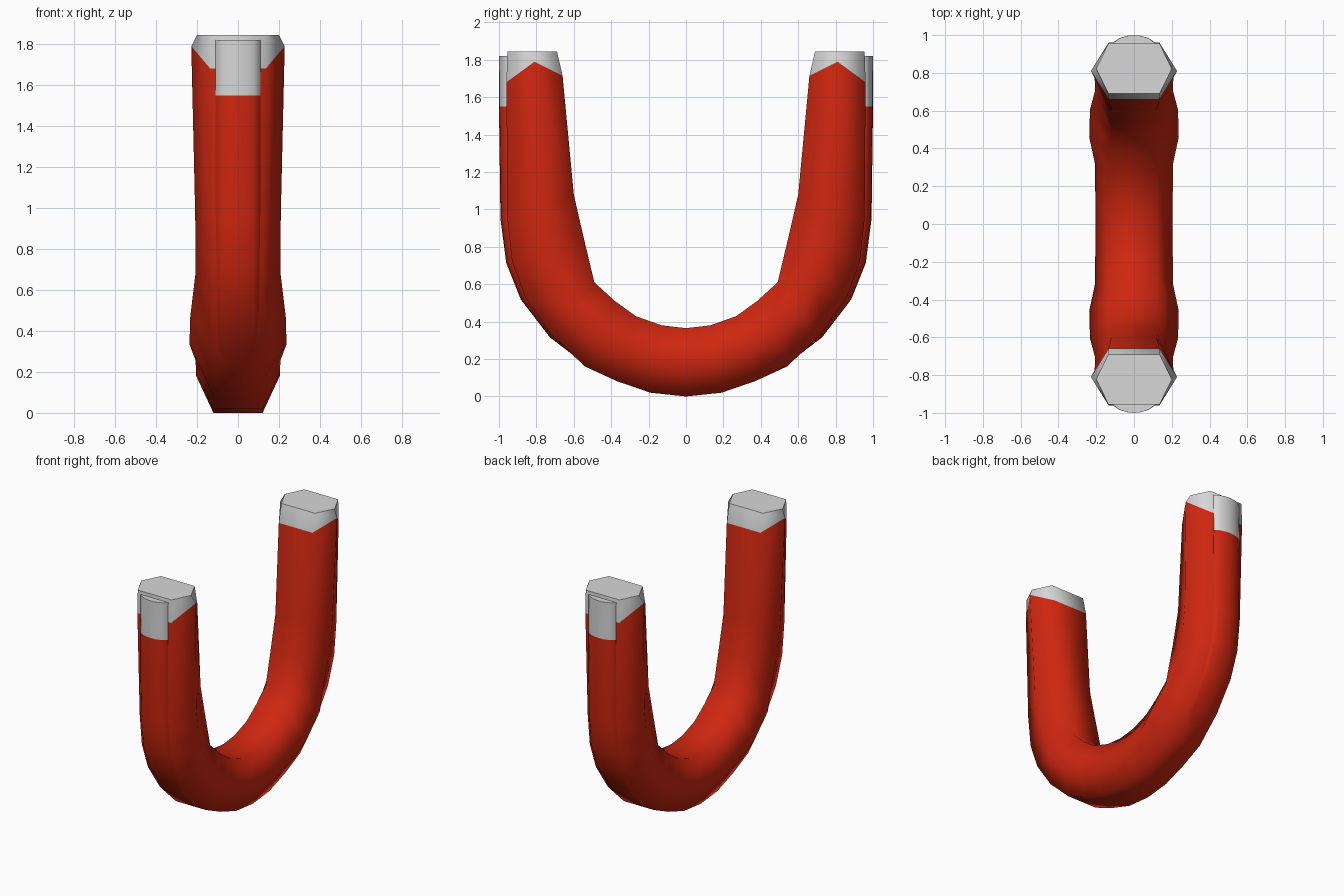
import bpy, bmesh

if "Cube" in bpy.data.objects:
    bpy.data.objects.remove(bpy.data.objects["Cube"])


def material(name, rgb):
    m = bpy.data.materials.new(name)
    m.diffuse_color = (*rgb, 1)
    m.use_nodes = True
    m.node_tree.nodes["Principled BSDF"].inputs["Base Color"].default_value = m.diffuse_color
    return m


RED = material("red paint", (0.62, 0.02, 0.005))
STEEL = material("bare steel", (0.68, 0.68, 0.68))


def loft(name, rings, steel_spans):
    """Skin closed rings of points, cap both ends, steel on the given spans."""
    bm = bmesh.new()
    rows = [[bm.verts.new(p) for p in ring] for ring in rings]
    n = len(rows[0])
    for i, (a, b) in enumerate(zip(rows, rows[1:])):
        for k in range(n):
            f = bm.faces.new((a[k], a[(k + 1) % n], b[(k + 1) % n], b[k]))
            f.material_index = int(i in steel_spans)
    for i, row in ((0, rows[0]), (len(rows) - 2, rows[-1])):
        bm.faces.new(row).material_index = int(i in steel_spans)
    bmesh.ops.recalc_face_normals(bm, faces=bm.faces)
    me = bpy.data.meshes.new(name)
    bm.to_mesh(me)
    bm.free()
    me.materials.append(RED)
    me.materials.append(STEEL)
    ob = bpy.data.objects.new(name, me)
    bpy.context.collection.objects.link(ob)
    bpy.context.view_layer.objects.active = ob
    ob.select_set(True)
    bpy.ops.object.shade_smooth_by_angle(angle=1.2)
    ob.select_set(False)


# Half of the bend: outer y, outer z, inner y, inner z, half width, edge half width
HALF = [
    (0, 0, 0, .365, .205, .12),
    (.19, .02, .13, .38, .205, .12),
    (.37, .082, .27, .43, .207, .12),
    (.54, .16, .38, .51, .237, .12),
    (.72, .33, .49, .61, .233, .12),
    (.86, .53, .545, .84, .207, .12),
    (.93, .72, .575, .97, .207, .12),
    (.955, .95, .60, 1.08, .21, .12),
    (.96, 1.68, .66, 1.715, .228, .135),   # paint edge
    (.955, 1.845, .69, 1.845, .20, .135),  # pole tip
]


def hexagon(s, side):
    oy, oz, iy, iz, w, e = s
    my, mz = (oy + iy) / 2, (oz + iz) / 2
    if s is HALF[8]:
        mz = 1.79  # paint edge rises on the sides
    pts = [(-e, oy, oz), (e, oy, oz), (w, my, mz),
           (e, iy, iz), (-e, iy, iz), (-w, my, mz)]
    return [(x, y * side, z) for x, y, z in pts]


# Six-sided horseshoe body
rings = [hexagon(s, -1) for s in HALF[:0:-1]] + [hexagon(s, 1) for s in HALF]
loft("magnet_body", rings, {0, len(rings) - 2})

# Rounded rib up the outside of each leg: base y, base z, outward y, outward z
RIB = [
    (.53, .165, .0, .0), (.71, .33, .018, -.014), (.855, .53, .028, -.012),
    (.925, .72, .036, -.008), (.952, .95, .04, 0),
    (.96, 1.55, .04, 0), (.957, 1.82, .043, 0),
]
ARC = [(-1, -.6), (-1, .05), (-.7, .6), (-.36, .9), (0, 1),
       (.36, .9), (.7, .6), (1, .05), (1, -.6)]
for side, name in ((-1, "front_rib"), (1, "back_rib")):
    rib = [[(x * .11, (y + h * dy) * side, z + h * dz) if dy else
            (x * .11, (y - .01 + .01 * h) * side, z + .01 - .01 * h)
            for x, h in ARC] for y, z, dy, dz in RIB]
    loft(name, rib, {len(RIB) - 2})
